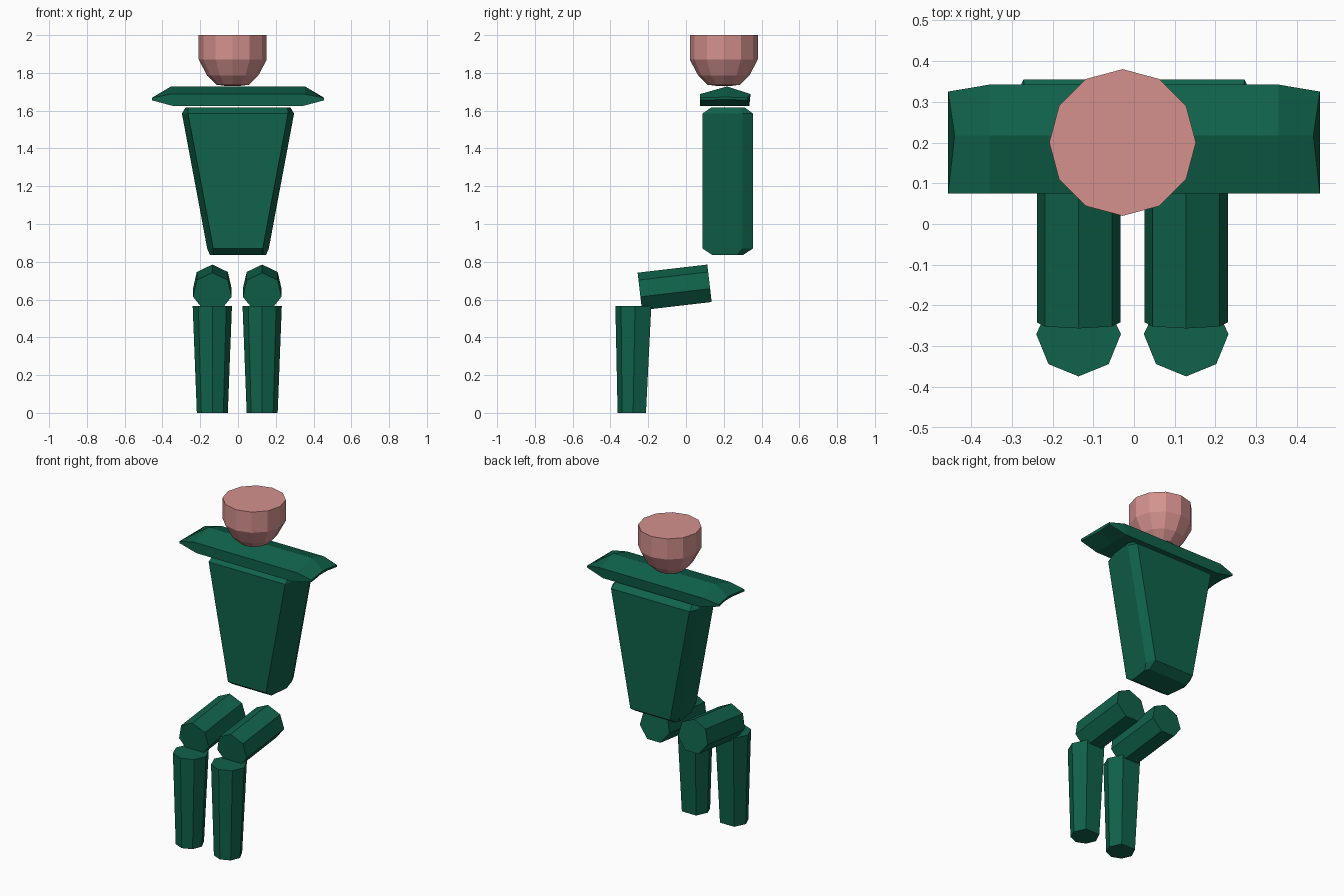
import bpy, bmesh, math
from mathutils import Vector

if "Cube" in bpy.data.objects:
    bpy.data.objects.remove(bpy.data.objects["Cube"], do_unlink=True)


def material(name, rgb):
    m = bpy.data.materials.new(name)
    m.use_nodes = True
    m.diffuse_color = (*rgb, 1)
    bsdf = m.node_tree.nodes["Principled BSDF"]
    bsdf.inputs["Base Color"].default_value = (*rgb, 1)
    bsdf.inputs["Roughness"].default_value = 0.8
    return m


green = material("dark_green", (0.005, 0.122, 0.069))
pink = material("dusty_pink", (0.66, 0.285, 0.27))


def loft(name, rings, mat):
    """Skin a closed, flat-shaded solid through rings of equal point count."""
    bm = bmesh.new()
    vs = [[bm.verts.new(p) for p in r] for r in rings]
    n = len(vs[0])
    for a, b in zip(vs, vs[1:]):
        for i in range(n):
            j = (i + 1) % n
            bm.faces.new((a[i], a[j], b[j], b[i]))
    bm.faces.new(vs[0][::-1])
    bm.faces.new(vs[-1])
    bmesh.ops.recalc_face_normals(bm, faces=bm.faces)
    me = bpy.data.meshes.new(name)
    bm.to_mesh(me)
    bm.free()
    me.materials.append(mat)
    ob = bpy.data.objects.new(name, me)
    bpy.context.scene.collection.objects.link(ob)
    return ob


# Head: twelve-sided bowl with a flat top
head_profile = [(0.03, 1.73), (0.085, 1.737), (0.135, 1.785),
                (0.18, 1.87), (0.18, 2.0)]
loft("head", [[(-0.028 + r * math.cos(math.tau * i / 12),
                0.2 + r * math.sin(math.tau * i / 12), z) for i in range(12)]
              for r, z in head_profile], pink)


# Torso: tapered block with chamfered ends and back corners
def torso_ring(z, w, front, side, back, inset):
    half = [(w - inset, front), (w, side), (w - inset * 0.8, back)]
    return [(x, y, z) for x, y in half] + [(-x, y, z) for x, y in half[::-1]]


loft("torso", [torso_ring(0.835, 0.148, 0.14, 0.27, 0.30, 0.015),
               torso_ring(0.87, 0.163, 0.088, 0.30, 0.354, 0.032),
               torso_ring(1.585, 0.297, 0.088, 0.30, 0.354, 0.032),
               torso_ring(1.618, 0.277, 0.135, 0.28, 0.31, 0.015)], green)


# Shoulders: ridged bar with flared, notched ends
def shoulder_rings(s):
    tip = [(0.456, 0.075, 1.655), (0.456, 0.075, 1.668), (0.44, 0.217, 1.672),
           (0.456, 0.325, 1.668), (0.456, 0.325, 1.655), (0.44, 0.217, 1.66)]
    body = [(0.34, 0.075, 1.624), (0.355, 0.075, 1.688), (0.355, 0.217, 1.728),
            (0.355, 0.342, 1.688), (0.34, 0.335, 1.624), (0.34, 0.217, 1.624)]
    return [[(s * x, y, z) for x, y, z in r] for r in (tip, body)]


loft("shoulders", shoulder_rings(-1) + shoulder_rings(1)[::-1], green)

# Legs: bent at the knee, thighs pointing forward
heptagon = [(math.sin(math.tau * i / 7), math.cos(math.tau * i / 7))
            for i in range(7)]
shin_section = [(0, -1), (0.71, -0.71), (1, 0), (0.6, 0.83),
                (-0.6, 0.83), (-1, 0), (-0.71, -0.71)]
for side, cx in (("left", 0.128), ("right", -0.136)):
    knee, hip = Vector((cx, -0.244, 0.638)), Vector((cx, 0.125, 0.681))
    axis = (hip - knee).normalized()
    up = Vector((1, 0, 0)).cross(axis)
    loft(side + "_thigh", [[c + 0.105 * (Vector((u, 0, 0)) + up * v)
                            for u, v in heptagon] for c in (knee, hip)], green)
    loft(side + "_shin", [[(cx + r * u, cy + r * v, z) for u, v in shin_section]
                          for r, cy, z in ((0.082, -0.28, 0.0),
                                           (0.104, -0.27, 0.567))], green)
